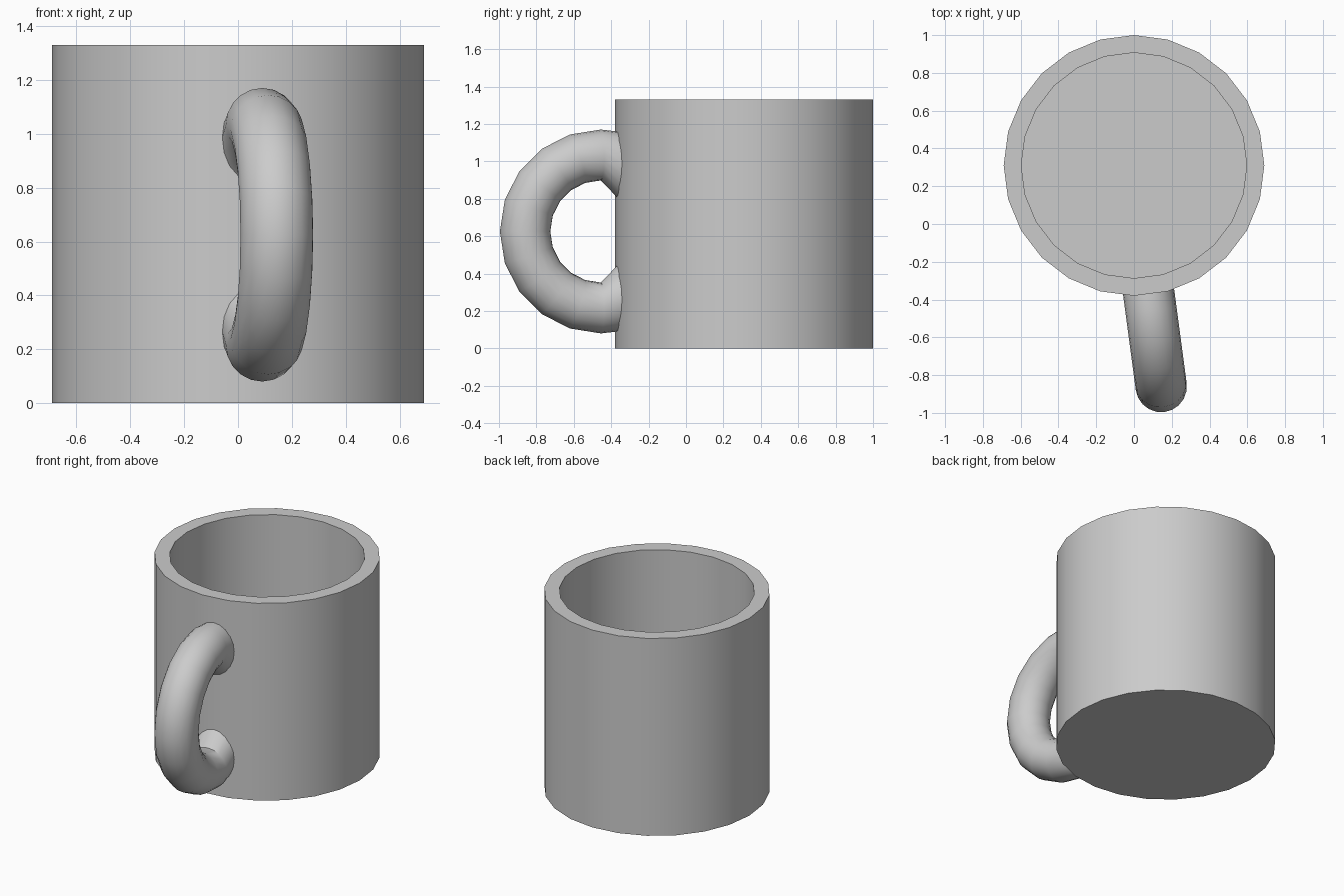
import bpy, bmesh, math
from mathutils import Vector

if "Cube" in bpy.data.objects:
    bpy.data.objects.remove(bpy.data.objects["Cube"])

grey = bpy.data.materials.new("plain grey")
grey.diffuse_color = (0.6, 0.6, 0.6, 1)
grey.use_nodes = True
grey.node_tree.nodes["Principled BSDF"].inputs["Base Color"].default_value = grey.diffuse_color


def loft(name, rings, smooth_angle):
    """Skin a list of closed point rings and cap both ends."""
    bm = bmesh.new()
    loops = [[bm.verts.new(p) for p in ring] for ring in rings]
    n = len(loops[0])
    for a, b in zip(loops, loops[1:]):
        for i in range(n):
            j = (i + 1) % n
            bm.faces.new((a[i], a[j], b[j], b[i]))
    bm.faces.new(loops[0][::-1])
    bm.faces.new(loops[-1])
    bmesh.ops.recalc_face_normals(bm, faces=bm.faces)
    mesh = bpy.data.meshes.new(name)
    bm.to_mesh(mesh)
    bm.free()
    mesh.materials.append(grey)
    obj = bpy.data.objects.new(name, mesh)
    bpy.context.collection.objects.link(obj)
    bpy.context.view_layer.objects.active = obj
    obj.select_set(True)
    bpy.ops.object.shade_smooth_by_angle(angle=math.radians(smooth_angle))
    obj.select_set(False)
    return obj


# Cup: 24-sided wall, flat rim, hollow inside with a floor
SIDES = 24
profile = [(0.69, 0), (0.69, 1.33), (0.597, 1.33), (0.597, 0.1)]
loft("cup", [[(r * math.cos(math.tau * i / SIDES),
               0.31 + r * math.sin(math.tau * i / SIDES), z)
              for i in range(SIDES)] for r, z in profile], 30)

# Handle: half ring, turned slightly sideways, with flared ends set in the wall
CENTRE = Vector((0.09, -0.455, 0.625))
TURN = math.radians(7.6)
OUT = Vector((math.sin(TURN), -math.cos(TURN), 0))
SIDE = Vector((math.cos(TURN), math.sin(TURN), 0))
UP = Vector((0, 0, 1))
MAJOR, MINOR, TUBE = 0.409, 0.136, 20


def tube_ring(centre, across):
    """Oval ring spanned by the given vector and the sideways direction."""
    return [centre + across * math.cos(math.tau * i / TUBE)
            + SIDE * MINOR * math.sin(math.tau * i / TUBE) for i in range(TUBE)]


def flare(sign):
    inner = CENTRE - OUT * 0.085 + UP * sign * 0.185
    outer = CENTRE - OUT * 0.13 + UP * sign * 0.53
    return tube_ring((inner + outer) / 2, (outer - inner) / 2)


rings = [flare(-1)]
for k in range(-5, 6):
    a = math.radians(18 * k)
    d = OUT * math.cos(a) + UP * math.sin(a)
    rings.append(tube_ring(CENTRE + d * MAJOR, d * MINOR))
rings.append(flare(1))
loft("handle", rings, 40)
